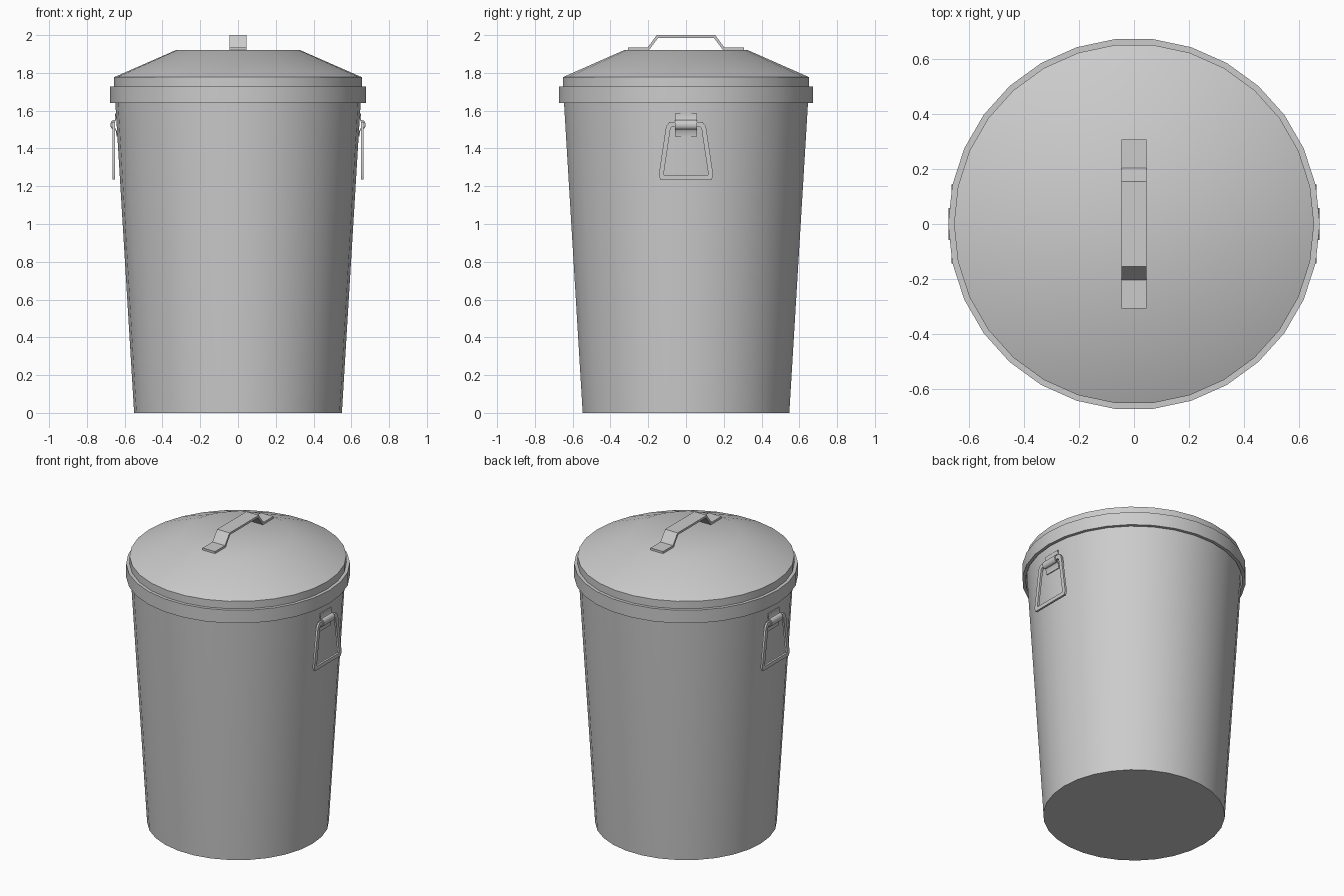
import bpy, bmesh, math
from mathutils import Vector

if "Cube" in bpy.data.objects:
    bpy.data.objects.remove(bpy.data.objects["Cube"])

SIDES = 30


def finish(name, bm, angle=30):
    bmesh.ops.recalc_face_normals(bm, faces=bm.faces[:])
    mesh = bpy.data.meshes.new(name)
    bm.to_mesh(mesh)
    bm.free()
    obj = bpy.data.objects.new(name, mesh)
    bpy.context.collection.objects.link(obj)
    bpy.ops.object.select_all(action='DESELECT')
    obj.select_set(True)
    bpy.context.view_layer.objects.active = obj
    bpy.ops.object.shade_smooth_by_angle(angle=math.radians(angle))
    return obj


def lathe(name, profile, cap_start=False, cap_end=False):
    """Revolve (radius, z) points about z."""
    bm = bmesh.new()
    rings = []
    for r, z in profile:
        rings.append([bm.verts.new((r * math.cos(a), r * math.sin(a), z))
                      for a in (2 * math.pi * i / SIDES for i in range(SIDES))])
    for lo, hi in zip(rings, rings[1:]):
        for i in range(SIDES):
            j = (i + 1) % SIDES
            bm.faces.new((lo[i], lo[j], hi[j], hi[i]))
    if cap_start:
        bm.faces.new(rings[0])
    if cap_end:
        bm.faces.new(rings[-1])
    return finish(name, bm)


def strap(name, path, thick, width, place, closed=False, angle=30):
    """Flat bar along a 2D path; place(u, v, w) maps it to 3D, w across the width."""
    pts = [Vector(p) for p in path]
    n = len(pts)
    bm = bmesh.new()
    sections = []
    for i, p in enumerate(pts):
        a = pts[i - 1] if closed or i > 0 else None
        b = pts[(i + 1) % n] if closed or i < n - 1 else None
        d1 = (p - a).normalized() if a is not None else (b - p).normalized()
        d2 = (b - p).normalized() if b is not None else d1
        t = (d1 + d2).normalized()
        off = Vector((-t.y, t.x)) * (thick / 2 / t.dot(d1))
        sections.append([bm.verts.new(place(*(p + off * s), w * width / 2))
                         for s, w in ((-1, -1), (1, -1), (1, 1), (-1, 1))])
    for i in range(n if closed else n - 1):
        s, e = sections[i], sections[(i + 1) % n]
        for k in range(4):
            m = (k + 1) % 4
            bm.faces.new((s[k], s[m], e[m], e[k]))
    if not closed:
        bm.faces.new(sections[0])
        bm.faces.new(sections[-1])
    return finish(name, bm, angle)


# Tapered bin body
lathe("bin_body", [(0.55, 0), (0.65, 1.65), (0.653, 1.72)], cap_start=True)

# Lid with overhanging rim, short wall and sloped top
lathe("lid", [(0.655, 1.70), (0.657, 1.64), (0.677, 1.64), (0.677, 1.727),
              (0.656, 1.727), (0.656, 1.777), (0.33, 1.92)], cap_end=True)

# Lid handle: bent flat strap
strap("lid_handle",
      [(-0.308, 1.927), (-0.2, 1.927), (-0.151, 1.993),
       (0.151, 1.993), (0.2, 1.927), (0.308, 1.927)],
      0.014, 0.092, lambda u, v, w: (w, u, v))

# Side handles: hanging bail held by a clip wrapped over its top bar
bail = [(-0.127, 1.248), (0.127, 1.248), (0.131, 1.262), (0.094, 1.51),
        (0.082, 1.527), (-0.082, 1.527), (-0.094, 1.51), (-0.131, 1.262)]
loop = [(0.657 + 0.0155 * math.cos(a), 1.525 + 0.022 * math.sin(a))
        for a in (math.radians(110 - 20 * i) for i in range(12))]
clip = [(0.648, 1.586), (0.647, 1.555)] + loop + [(0.643, 1.49), (0.641, 1.464)]

for side, sx in (("right", 1), ("left", -1)):
    strap(side + "_bail", bail, 0.025, 0.014,
          lambda u, v, w: (sx * (0.658 + w), u, v), closed=True)
    strap(side + "_clip", clip, 0.006, 0.115,
          lambda u, v, w: (sx * u, w, v), angle=40)
